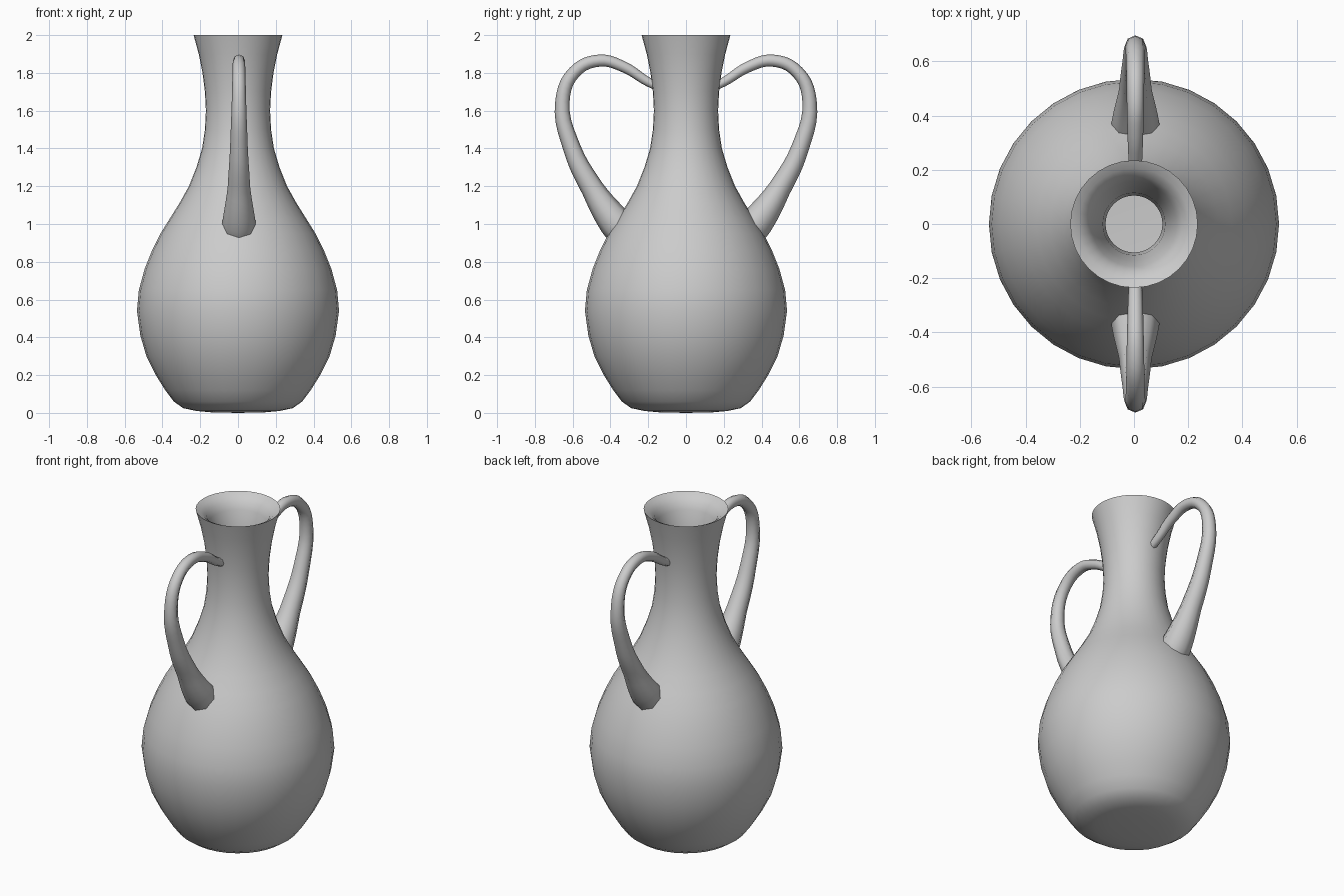
import bpy, bmesh, math
from mathutils import Vector

cube = bpy.data.objects.get("Cube")
if cube:
    bpy.data.objects.remove(cube, do_unlink=True)

clay = bpy.data.materials.new("pale_grey_clay")
clay.use_nodes = True
colour = (0.6, 0.6, 0.6, 1)
clay.diffuse_color = colour
clay.node_tree.nodes["Principled BSDF"].inputs["Base Color"].default_value = colour


def smooth(obj, angle):
    bpy.ops.object.select_all(action="DESELECT")
    obj.select_set(True)
    bpy.context.view_layer.objects.active = obj
    bpy.ops.object.shade_smooth_by_angle(angle=math.radians(angle))


def lathe(name, profile, sides=32):
    """Spin a (radius, height) profile around the z axis."""
    bm = bmesh.new()
    verts = [bm.verts.new((r, 0, z)) for r, z in profile]
    edges = [bm.edges.new(pair) for pair in zip(verts, verts[1:])]
    bmesh.ops.spin(bm, geom=verts + edges, cent=(0, 0, 0), axis=(0, 0, 1),
                   angle=math.tau, steps=sides, use_merge=True)
    bmesh.ops.remove_doubles(bm, verts=bm.verts, dist=0.0005)
    bmesh.ops.recalc_face_normals(bm, faces=bm.faces)
    mesh = bpy.data.meshes.new(name)
    bm.to_mesh(mesh)
    bm.free()
    obj = bpy.data.objects.new(name, mesh)
    bpy.context.collection.objects.link(obj)
    mesh.materials.append(clay)
    smooth(obj, 50)
    return obj


def handle(name, side, path):
    """Tapered eight-sided tube through (y, z, radius) points."""
    curve = bpy.data.curves.new(name, "CURVE")
    curve.dimensions = "3D"
    curve.bevel_depth = 1
    curve.bevel_resolution = 2
    curve.resolution_u = 5
    curve.use_fill_caps = True
    spline = curve.splines.new("BEZIER")
    spline.bezier_points.add(len(path) - 1)
    for point, (y, z, radius) in zip(spline.bezier_points, path):
        point.co = Vector((0.005, side * y, z))
        point.radius = radius
        point.handle_left_type = point.handle_right_type = "AUTO"
    curve.materials.append(clay)
    obj = bpy.data.objects.new(name, curve)
    bpy.context.collection.objects.link(obj)
    bpy.ops.object.select_all(action="DESELECT")
    obj.select_set(True)
    bpy.context.view_layer.objects.active = obj
    bpy.ops.object.convert(target="MESH")
    smooth(bpy.context.object, 60)


# Hollow body: outside from base to rim, then inside down to the floor
outside = [(0, 0), (0.14, 0.003), (0.22, 0.01), (0.29, 0.025), (0.34, 0.06),
           (0.385, 0.12), (0.435, 0.2), (0.485, 0.3), (0.517, 0.41),
           (0.535, 0.54), (0.525, 0.65), (0.495, 0.76), (0.455, 0.86),
           (0.41, 0.95), (0.36, 1.03), (0.31, 1.11), (0.26, 1.2),
           (0.22, 1.3), (0.19, 1.4), (0.175, 1.5), (0.17, 1.6),
           (0.175, 1.7), (0.188, 1.8), (0.208, 1.9), (0.235, 2)]
inside = [(0.205, 1.985), (0.177, 1.96), (0.157, 1.92), (0.135, 1.83),
          (0.115, 1.72), (0.105, 1.6), (0.11, 1.45), (0.15, 1.3),
          (0.25, 1.11), (0.4, 0.84), (0.47, 0.54), (0.41, 0.28),
          (0.29, 0.09), (0, 0.07)]
lathe("vase_body", outside + inside)

# Looped handles, thin at the neck and flaring into the shoulder
loop = [(0.13, 1.72, 0.022), (0.2, 1.752, 0.024), (0.33, 1.832, 0.029),
        (0.46, 1.865, 0.032), (0.59, 1.805, 0.034), (0.654, 1.65, 0.038),
        (0.603, 1.4, 0.047), (0.497, 1.19, 0.06), (0.375, 1.01, 0.088),
        (0.31, 0.94, 0.092)]
for name, side in (("front_handle", -1), ("back_handle", 1)):
    handle(name, side, loop)
